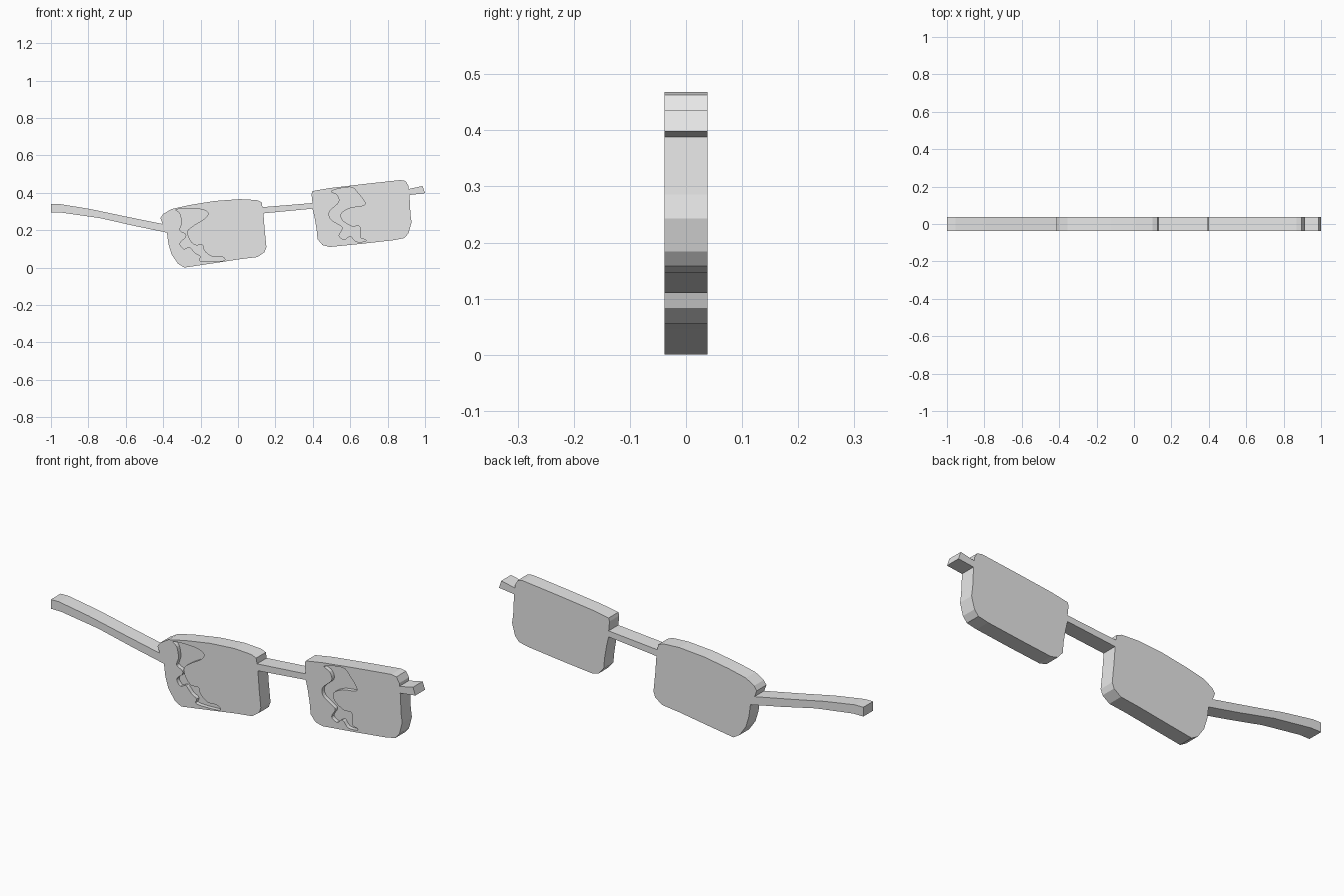
import bpy
import bmesh
from mathutils import Vector

HALF_DEPTH = 0.038
RECESS_DEPTH = 0.02

default_cube = bpy.data.objects.get("Cube")
if default_cube:
    bpy.data.objects.remove(default_cube, do_unlink=True)

grey = bpy.data.materials.new("plain grey")
grey.use_nodes = True
grey.diffuse_color = (0.8, 0.8, 0.8, 1)
grey.node_tree.nodes["Principled BSDF"].inputs["Base Color"].default_value = grey.diffuse_color


def smooth_loop(points, steps=4):
    """Closed smooth curve passing through every point."""
    pts = [Vector(p) for p in points]
    count = len(pts)
    result = []
    for i in range(count):
        a, b, c, d = (pts[(i + k) % count] for k in (-1, 0, 1, 2))
        for s in range(steps):
            t = s / steps
            result.append(b + (c - a) * t / 2
                          + (a * 2 - b * 5 + c * 4 - d) * t ** 2 / 2
                          + (b * 3 - a - c * 3 + d) * t ** 3 / 2)
    return result


def prism(name, outline, front=-HALF_DEPTH, back=HALF_DEPTH):
    """Extrude an outline in the xz plane from front to back."""
    bm = bmesh.new()
    face = bm.faces.new([bm.verts.new((x, front, z)) for x, z in outline])
    extruded = bmesh.ops.extrude_face_region(bm, geom=[face])
    moved = [v for v in extruded["geom"] if isinstance(v, bmesh.types.BMVert)]
    bmesh.ops.translate(bm, verts=moved, vec=(0, back - front, 0))
    bmesh.ops.recalc_face_normals(bm, faces=bm.faces)
    mesh = bpy.data.meshes.new(name)
    bm.to_mesh(mesh)
    bm.free()
    mesh.materials.append(grey)
    obj = bpy.data.objects.new(name, mesh)
    bpy.context.collection.objects.link(obj)
    return obj


def engrave(lens, outline):
    """Sink a smooth-edged recess into the front of a lens."""
    cutter = prism("glint_cutter", smooth_loop(outline),
                   -HALF_DEPTH - RECESS_DEPTH, -HALF_DEPTH + RECESS_DEPTH)
    cutter.hide_render = True
    cut = lens.modifiers.new("glint recess", "BOOLEAN")
    cut.operation = "DIFFERENCE"
    cut.solver = "EXACT"
    cut.object = cutter
    bpy.context.view_layer.objects.active = lens
    bpy.ops.object.modifier_apply(modifier=cut.name)
    bpy.data.objects.remove(cutter, do_unlink=True)


# Long curved arm
prism("right_arm", [
    (-1, .34), (-.955, .34), (-.79, .313), (-.61, .275), (-.403, .233),
    (-.38, .187), (-.55, .222), (-.74, .265), (-.944, .294), (-1, .294)])

# Right lens with a domed top
right_lens = prism("right_lens", [
    (-.403, .233), (-.415, .265), (-.4, .286), (-.355, .313), (-.26, .334),
    (-.126, .356), (.01, .366), (.1, .361), (.126, .35), (.131, .323),
    (.136, .29), (.142, .206), (.152, .11), (.142, .083), (.104, .056),
    (.01, .045), (-.126, .024), (-.286, 0), (-.32, .02), (-.355, .07),
    (-.372, .126), (-.38, .187)])
engrave(right_lens, [
    (-.33, .31), (-.31, .29), (-.3, .24), (-.31, .2), (-.28, .18),
    (-.28, .16), (-.31, .13), (-.29, .1), (-.26, .11), (-.23, .08),
    (-.2, .06), (-.2, .035), (-.09, .035), (-.07, .045), (-.09, .06),
    (-.14, .06), (-.18, .09), (-.19, .12), (-.23, .12), (-.26, .15),
    (-.27, .195), (-.23, .23), (-.18, .26), (-.16, .29), (-.19, .31),
    (-.26, .315)])

# Bridge between the lenses
prism("bridge", [(.131, .323), (.398, .345), (.398, .315), (.136, .29)])

# Left lens with a straight slanted top
left_lens = prism("left_lens", [
    (.398, .345), (.393, .393), (.398, .409), (.49, .425), (.676, .447),
    (.869, .468), (.896, .463), (.912, .436), (.912, .42), (.917, .388),
    (.922, .286), (.928, .243), (.912, .184), (.89, .158), (.837, .147),
    (.65, .126), (.49, .11), (.452, .12), (.425, .152), (.42, .206),
    (.409, .27), (.398, .315)])
engrave(left_lens, [
    (.5, .41), (.53, .39), (.54, .35), (.49, .3), (.495, .26), (.54, .23),
    (.56, .21), (.54, .17), (.57, .15), (.6, .17), (.63, .14), (.68, .14),
    (.68, .15), (.655, .16), (.65, .22), (.61, .22), (.56, .25), (.55, .29),
    (.6, .32), (.66, .33), (.68, .345), (.64, .4), (.6, .43)])

# Short stub of the other arm
prism("left_arm_stub", [(.912, .42), (.987, .436), (1, .398), (.917, .388)])
